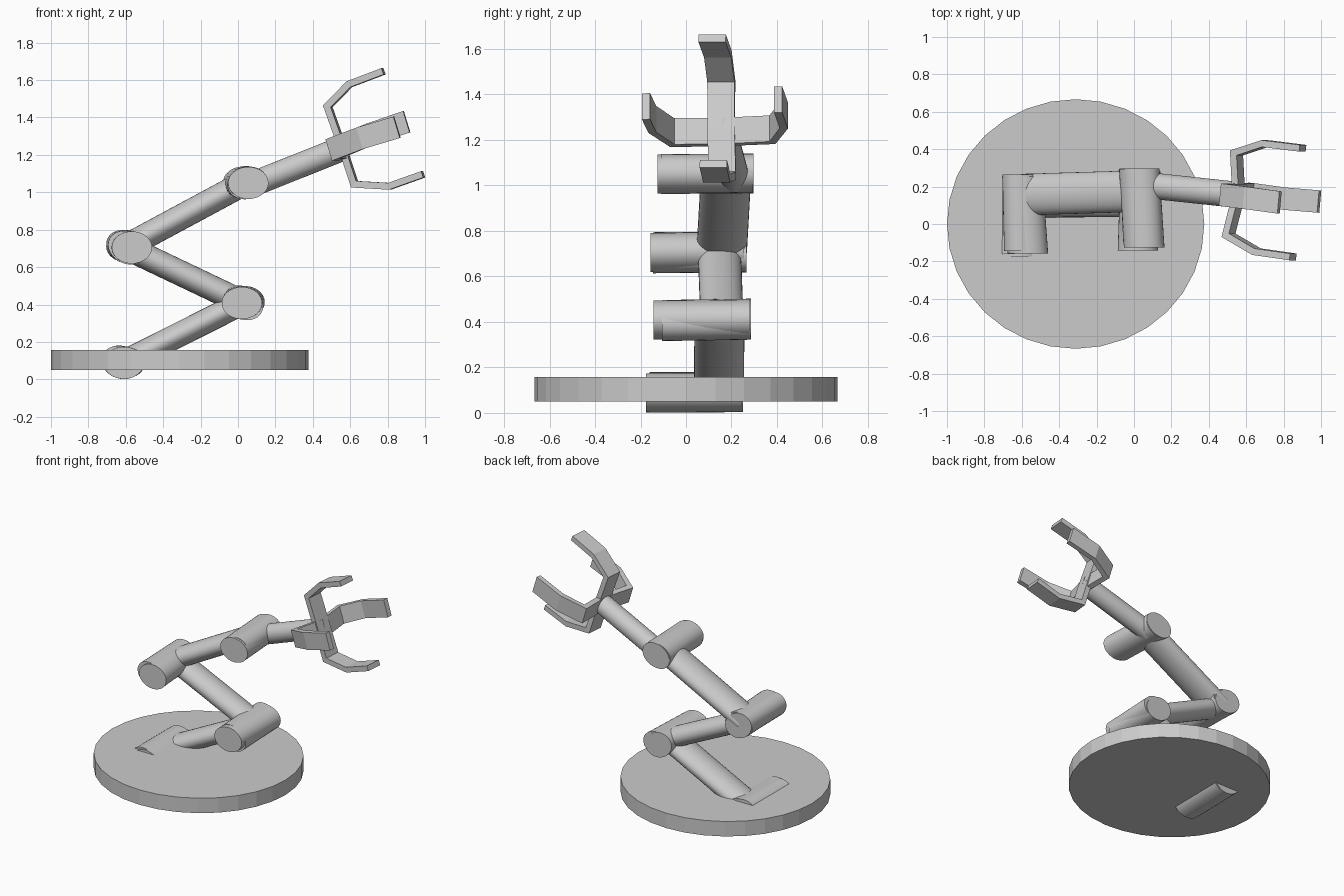
import bpy, bmesh
from math import sin, cos, pi, radians
from mathutils import Vector

cube = bpy.data.objects.get("Cube")
if cube:
    bpy.data.objects.remove(cube, do_unlink=True)

GREY = (0.6, 0.6, 0.6, 1)
grey = bpy.data.materials.new("plain grey")
grey.use_nodes = True
grey.diffuse_color = GREY
grey.node_tree.nodes["Principled BSDF"].inputs["Base Color"].default_value = GREY


def loft(name, rings, smooth=False):
    """Skin a row of equal-sized closed rings and cap both ends."""
    bm = bmesh.new()
    rows = [[bm.verts.new(p) for p in ring] for ring in rings]
    n = len(rows[0])
    for a, b in zip(rows, rows[1:]):
        for i in range(n):
            j = (i + 1) % n
            bm.faces.new((a[i], a[j], b[j], b[i]))
    bm.faces.new(rows[0])
    bm.faces.new(rows[-1])
    bmesh.ops.recalc_face_normals(bm, faces=bm.faces)
    mesh = bpy.data.meshes.new(name)
    bm.to_mesh(mesh)
    bm.free()
    mesh.materials.append(grey)
    obj = bpy.data.objects.new(name, mesh)
    bpy.context.collection.objects.link(obj)
    if smooth:
        bpy.ops.object.select_all(action='DESELECT')
        obj.select_set(True)
        bpy.context.view_layer.objects.active = obj
        bpy.ops.object.shade_smooth_by_angle(angle=radians(30))
    return obj


def tube(name, p, q, u, v, smooth=True, sides=32):
    """Elliptical cylinder from p to q with half axes u and v."""
    ring = [u * cos(2 * pi * i / sides) + v * sin(2 * pi * i / sides) for i in range(sides)]
    return loft(name, [[Vector(c) + r for r in ring] for c in (p, q)], smooth)


def joint(name, front, back, tilt):
    t = radians(tilt)
    return tube(name, front, back, Vector((cos(t), 0, sin(t))) * 0.108,
                Vector((-sin(t), 0, cos(t))) * 0.086)


def arm(name, p, q, half_width, half_height):
    d = (Vector(q) - Vector(p)).normalized()
    side = (Vector((0, 1, 0)) - d * d.y).normalized()
    return tube(name, p, q, side * half_width, d.cross(side) * half_height)


def finger(name, points, width_dir, width=0.12, thick=0.036):
    """Flat bent bar following the points, mitred at each bend."""
    pts = [Vector(p) for p in points]
    w = Vector(width_dir).normalized()
    dirs = [(b - a).normalized() for a, b in zip(pts, pts[1:])]
    normals = [d.cross(w).normalized() for d in dirs]
    rings = []
    for i, p in enumerate(pts):
        n0, n1 = normals[max(i - 1, 0)], normals[min(i, len(normals) - 1)]
        m = (n0 + n1).normalized()
        m *= thick / 2 / m.dot(n0)
        s = w * width / 2
        rings.append([p + s + m, p - s + m, p - s - m, p + s - m])
    return loft(name, rings)


# Round base plate
tube("base_plate", (-0.312, 0, 0.05), (-0.312, 0, 0.157),
     Vector((0.688, 0, 0)), Vector((0, 0.667, 0)), smooth=False)

# Pivots: each is a pair of nearly matching barrels
joint("base_pivot", (-0.61, -0.175, 0.088), (-0.605, 0.245, 0.09), 0)
joint("base_pivot_inner", (-0.625, -0.16, 0.09), (-0.62, 0.25, 0.092), -20)
joint("lower_pivot", (0.021, -0.143, 0.408), (0.035, 0.28, 0.413), 0)
joint("lower_pivot_inner", (0.03, -0.105, 0.406), (0.02, 0.285, 0.412), -25)
joint("elbow_pivot", (-0.567, -0.157, 0.705), (-0.597, 0.255, 0.712), 0)
joint("elbow_pivot_inner", (-0.59, -0.145, 0.704), (-0.6, 0.265, 0.708), -25)
joint("upper_pivot", (0.055, -0.125, 1.05), (0.028, 0.293, 1.052), 0)
joint("upper_pivot_inner", (0.05, -0.11, 1.05), (0.03, 0.297, 1.053), 15)

# Arm segments
hub = (0.56, 0.155, 1.235)
arm("arm_lowest", (-0.61, 0.145, 0.09), (0.025, 0.147, 0.41), 0.11, 0.066)
arm("arm_lower", (0.025, 0.158, 0.41), (-0.595, 0.147, 0.705), 0.095, 0.068)
arm("arm_upper", (-0.597, 0.157, 0.71), (0.035, 0.176, 1.05), 0.111, 0.068)
arm("forearm", (0.045, 0.21, 1.03), hub, 0.07, 0.067)

# Gripper with four bent fingers
across, upright = (0.09, 1, 0), (-0.29, 0, 0.95)
finger("finger_top", [hub, (0.48, 0.155, 1.46), (0.596, 0.14, 1.578), (0.778, 0.115, 1.647)], across)
finger("finger_bottom", [hub, (0.623, 0.16, 1.043), (0.81, 0.135, 1.032), (0.99, 0.12, 1.096)], across)
finger("finger_right", [hub, (0.505, -0.06, 1.232), (0.655, -0.148, 1.29), (0.85, -0.176, 1.348)], upright)
finger("finger_left", [hub, (0.548, 0.38, 1.245), (0.7, 0.43, 1.308), (0.902, 0.405, 1.378)], upright)
